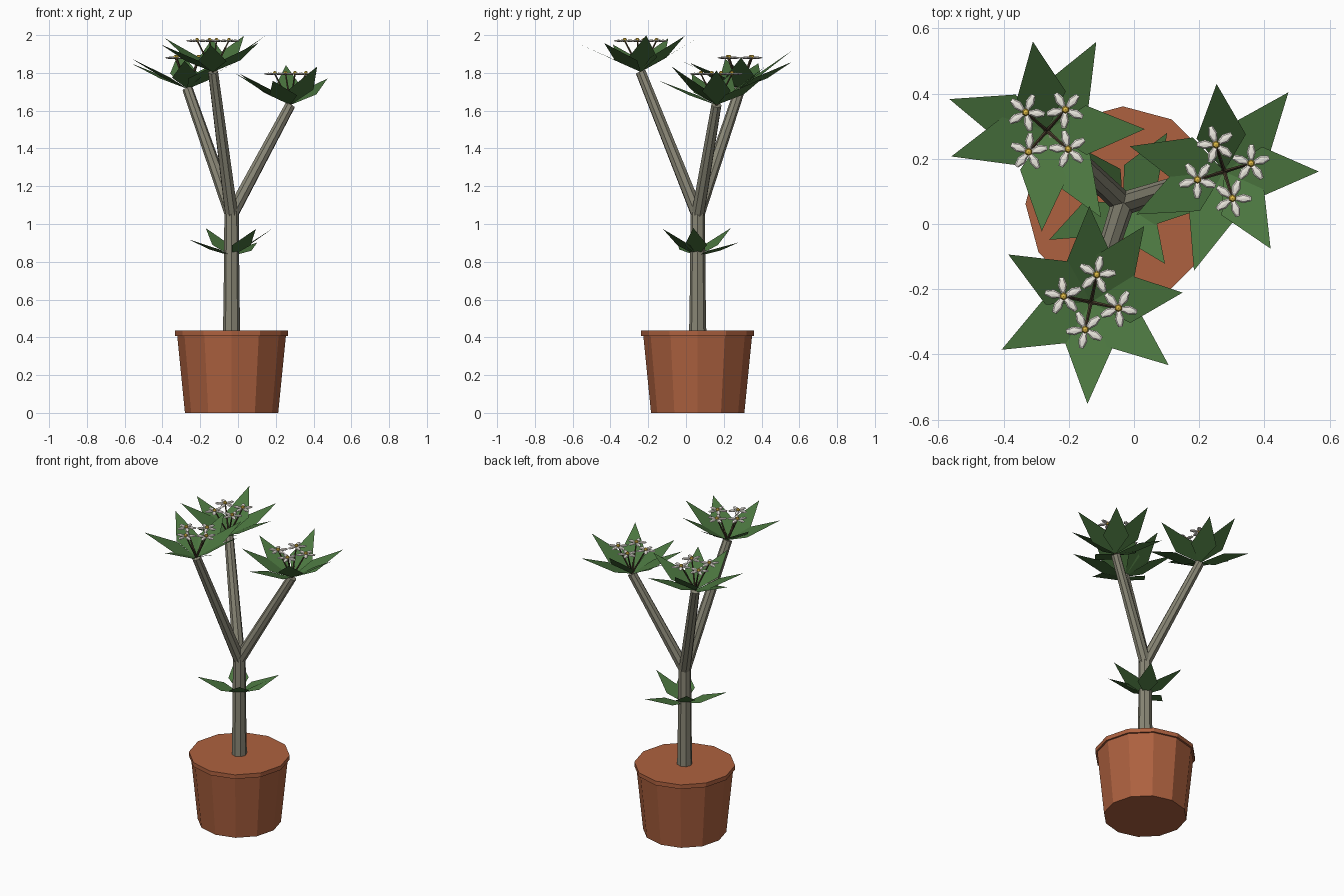
import bpy, bmesh, math
from mathutils import Vector, Matrix

if "Cube" in bpy.data.objects:
    bpy.data.objects.remove(bpy.data.objects["Cube"])


def material(name, rgb):
    m = bpy.data.materials.new(name)
    m.diffuse_color = (*rgb, 1)
    m.use_nodes = True
    m.node_tree.nodes["Principled BSDF"].inputs["Base Color"].default_value = m.diffuse_color
    return m


TERRACOTTA = material("terracotta", (0.42, 0.12, 0.05))
BARK = material("bark", (0.25, 0.24, 0.18))
LEAF = material("leaf_green", (0.07, 0.18, 0.05))
STEM = material("stem_brown", (0.08, 0.055, 0.03))
PETAL = material("petal_white", (0.85, 0.82, 0.75))
CENTRE = material("flower_yellow", (0.75, 0.5, 0.06))


def finish(bm, name, mat):
    bmesh.ops.recalc_face_normals(bm, faces=bm.faces)
    me = bpy.data.meshes.new(name)
    bm.to_mesh(me)
    bm.free()
    me.materials.append(mat)
    ob = bpy.data.objects.new(name, me)
    bpy.context.collection.objects.link(ob)
    return ob


def lathe(name, centre, profile, sides, mat):
    # closed solid from a (radius, height) profile
    bm = bmesh.new()
    rings = []
    for r, z in profile:
        rings.append([bm.verts.new((centre[0] + r * math.cos(2 * math.pi * i / sides),
                                    centre[1] + r * math.sin(2 * math.pi * i / sides), z))
                      for i in range(sides)])
    for a, b in zip(rings, rings[1:]):
        for i in range(sides):
            j = (i + 1) % sides
            bm.faces.new((a[i], a[j], b[j], b[i]))
    bm.faces.new(rings[0][::-1])
    bm.faces.new(rings[-1])
    return finish(bm, name, mat)


def add_rod(bm, a, b, r1, r2, sides):
    a, b = Vector(a), Vector(b)
    d = b - a
    mat = Matrix.Translation((a + b) / 2) @ d.to_track_quat('Z', 'Y').to_matrix().to_4x4()
    bmesh.ops.create_cone(bm, cap_ends=True, segments=sides, radius1=r1, radius2=r2,
                          depth=d.length, matrix=mat)


def leaf_rosette(name, base, leaves, length, half_width):
    # flat kite leaves; each is (angle, horizontal reach), rising to keep its length
    bm = bmesh.new()
    base = Vector(base)
    for deg, reach in leaves:
        a = math.radians(deg)
        rise = math.sqrt(length ** 2 - reach ** 2)
        tip = Vector((reach * math.cos(a), reach * math.sin(a), rise))
        side = Vector((-math.sin(a), math.cos(a), 0)) * half_width
        pts = (base, base + tip * 0.4 - side, base + tip, base + tip * 0.4 + side)
        bm.faces.new([bm.verts.new(p) for p in pts])
    return finish(bm, name, LEAF)


# pot and trunk
PX, PY = -0.034, 0.062
lathe("pot", (PX, PY), [(0.247, 0), (0.288, 0.41)], 12, TERRACOTTA)
lathe("pot_rim", (PX, PY), [(0.299, 0.408), (0.299, 0.435)], 12, TERRACOTTA)
lathe("trunk", (PX, PY), [(0.046, 0.4), (0.042, 0.63), (0.038, 1.07)], 8, BARK)
leaf_rosette("trunk_leaves", (PX, PY, 0.83),
             [(-6, 0.222), (58, 0.257), (128, 0.222), (206, 0.252), (305, 0.225)], 0.267, 0.06)

# branch tip, first flower angle, leaves
CROWNS = {
    "right": ((0.277, 0.161, 1.63), 17,
              [(0, 0.29), (51, 0.313), (95, 0.27), (165, 0.30), (206, 0.30), (253, 0.318), (301, 0.276)]),
    "back": ((-0.267, 0.286, 1.715), 49,
             [(1, 0.30), (61, 0.312), (99, 0.277), (162, 0.315), (195, 0.304), (267, 0.309), (302, 0.314)]),
    "front": ((-0.132, -0.24, 1.805), -12,
              [(6, 0.283), (55, 0.285), (91, 0.295), (150, 0.293), (208, 0.311), (268, 0.312), (321, 0.307)]),
}

for label, (tip, start, leaves) in CROWNS.items():
    # branch
    bm = bmesh.new()
    add_rod(bm, (PX, PY, 1.05), tip, 0.036, 0.028, 8)
    finish(bm, label + "_branch", BARK)
    leaf_rosette(label + "_leaves", tip, leaves, 0.343, 0.076)

    # flowers on thin stems
    stems, petals, centres = bmesh.new(), bmesh.new(), bmesh.new()
    for k in range(4):
        a = math.radians(start + 90 * k)
        f = Vector(tip) + Vector((0.086 * math.cos(a), 0.086 * math.sin(a), 0.165))
        add_rod(stems, tip, f, 0.006, 0.004, 5)
        bmesh.ops.create_uvsphere(centres, u_segments=6, v_segments=4, radius=0.012,
                                  matrix=Matrix.Translation(f + Vector((0, 0, 0.004))))
        for p in range(5):
            m = (Matrix.Translation(f) @ Matrix.Rotation(a + 2 * math.pi * p / 5, 4, 'Z')
                 @ Matrix.Translation((0.034, 0, 0)) @ Matrix.Diagonal((0.028, 0.014, 0.006, 1)))
            bmesh.ops.create_uvsphere(petals, u_segments=6, v_segments=4, radius=1, matrix=m)
    finish(stems, label + "_flower_stems", STEM)
    finish(petals, label + "_petals", PETAL)
    finish(centres, label + "_flower_centres", CENTRE)
